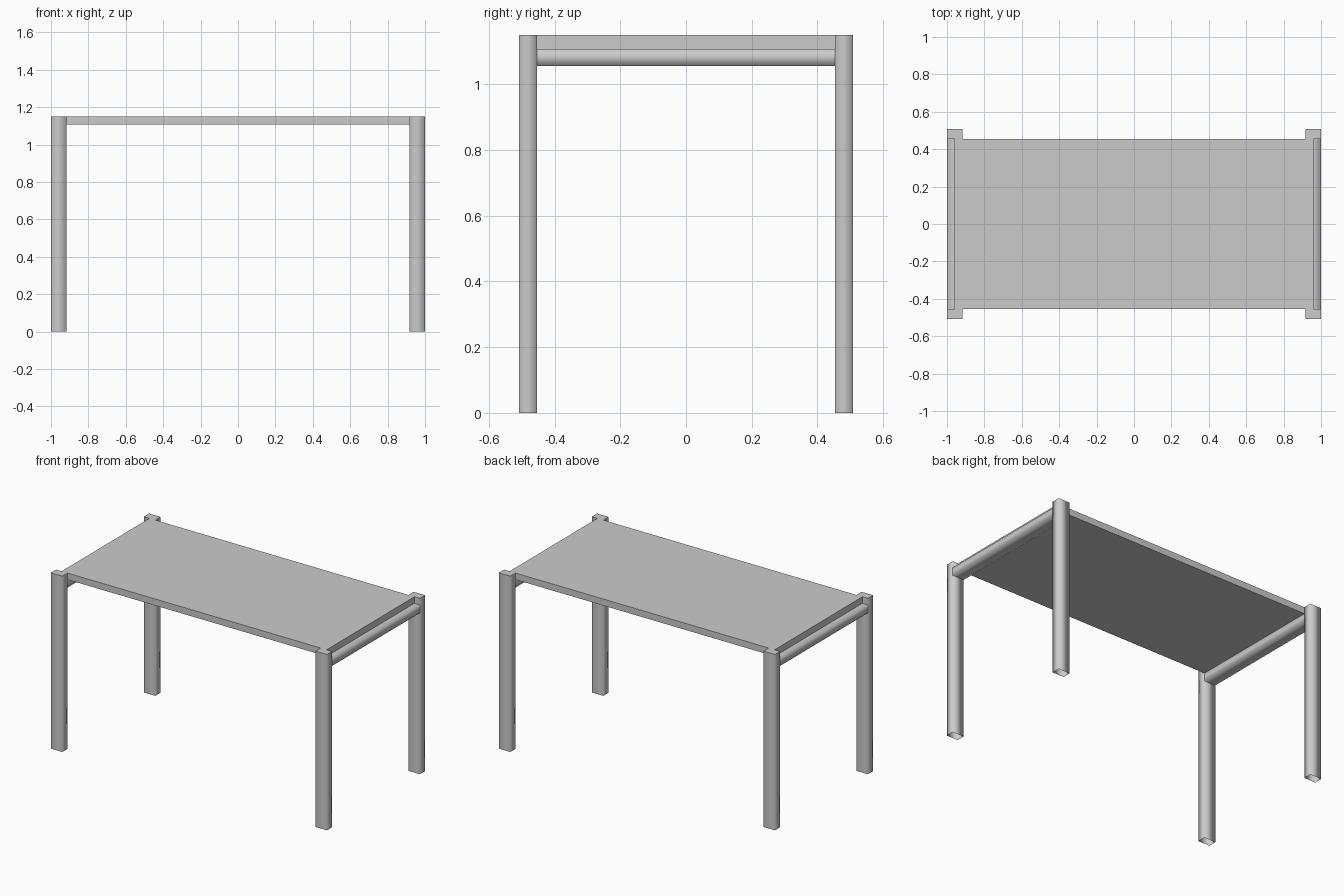
import bpy, bmesh

if "Cube" in bpy.data.objects:
    bpy.data.objects.remove(bpy.data.objects["Cube"])

TOP, UNDER, RAIL_LOW = 1.151, 1.108, 1.056   # heights of slab top, slab underside, rail underside
X_IN, X_OUT = 0.917, 1.0                     # leg and rail span in x
Y_IN, Y_OUT = 0.454, 0.508                   # leg span in y


def box(name, lo, hi, soft_axis=None, open_dirs=()):
    """Box between two corners; edges along soft_axis are shaded round, faces in open_dirs left out."""
    bm = bmesh.new()
    bmesh.ops.create_cube(bm, size=1)
    for v in bm.verts:
        v.co = [(l + h) / 2 + c * (h - l) for l, h, c in zip(lo, hi, v.co)]
    bm.normal_update()
    if soft_axis is not None:
        for e in bm.edges:
            d = e.verts[1].co - e.verts[0].co
            e.smooth = abs(d[soft_axis]) > 1e-4
        for f in bm.faces:
            f.smooth = True
        gone = [f for f in bm.faces if round(f.normal[soft_axis]) in open_dirs]
        bmesh.ops.delete(bm, geom=gone, context='FACES')
    mesh = bpy.data.meshes.new(name)
    bm.to_mesh(mesh)
    bm.free()
    obj = bpy.data.objects.new(name, mesh)
    bpy.context.collection.objects.link(obj)
    return obj


def span(side, a, b):
    return sorted((side * a, side * b))


# Tabletop slab
box("tabletop", (-0.96, -Y_IN, UNDER), (0.96, Y_IN, TOP))

for sx, xn in ((-1, "left"), (1, "right")):
    x0, x1 = span(sx, X_IN, X_OUT)
    # Cross rail under each end of the slab
    box(f"{xn}_rail", (x0, -Y_IN, RAIL_LOW), (x1, Y_IN, UNDER), 1)
    # Legs, hollow at the foot
    for sy, yn in ((-1, "front"), (1, "back")):
        y0, y1 = span(sy, Y_IN, Y_OUT)
        box(f"{yn}_{xn}_leg", (x0, y0, 0), (x1, y1, TOP), 2, (-1,))
